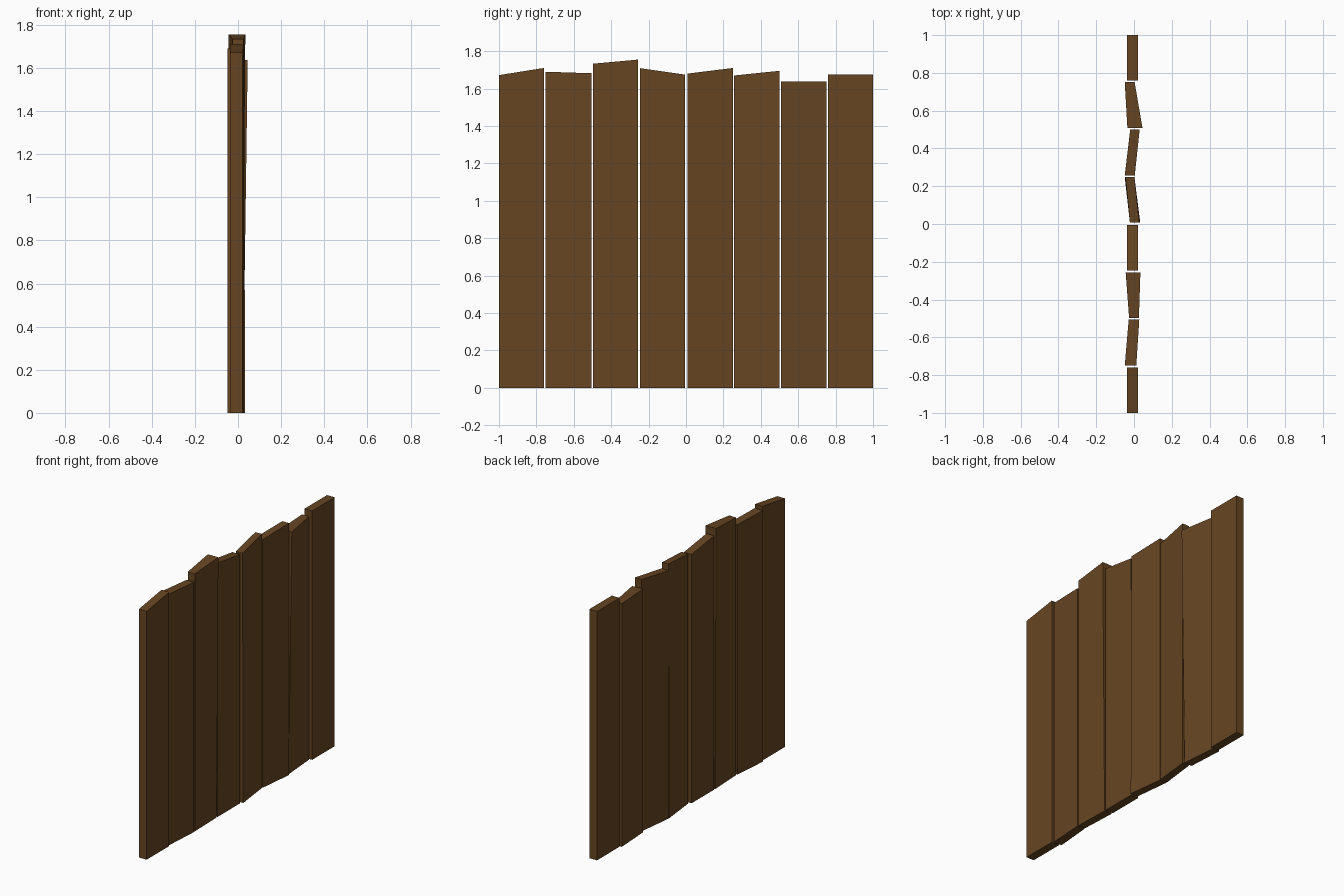
import bpy
import bmesh

wood = bpy.data.materials.new("brown_wood")
wood.diffuse_color = (0.135, 0.060, 0.016, 1.0)

# Each plank: y range, top height at both ends,
# then (min x, max x) of the front end and of the back end
PLANKS = [
    (-1.000, -0.760, 1.672, 1.710, (-0.037, 0.020), (-0.037, 0.020)),
    (-0.750, -0.506, 1.690, 1.682, (-0.049, 0.012), (-0.028, 0.028)),
    (-0.497, -0.257, 1.733, 1.755, (-0.026, 0.026), (-0.044, 0.034)),
    (-0.246, -0.006, 1.709, 1.675, (-0.037, 0.020), (-0.037, 0.020)),
    (0.008, 0.250, 1.680, 1.710, (-0.022, 0.028), (-0.045, 0.002)),
    (0.257, 0.500, 1.670, 1.695, (-0.049, 0.004), (-0.020, 0.030)),
    (0.508, 0.752, 1.637, 1.637, (-0.035, 0.045), (-0.049, 0.003)),
    (0.760, 1.000, 1.675, 1.675, (-0.037, 0.020), (-0.037, 0.020)),
]
# Warped planks whose foot differs from their top
FOOT = {
    2: ((-0.026, 0.026), (-0.037, 0.020)),
    4: ((-0.022, 0.033), (-0.049, 0.002)),
    6: ((-0.035, 0.022), (-0.049, 0.003)),
}


def plank(name, y0, y1, z0, z1, top, foot):
    bm = bmesh.new()
    bmesh.ops.create_cube(bm, size=2)
    for v in bm.verts:
        back, right, up = v.co.y > 0, v.co.x > 0, v.co.z > 0
        ends = top if up else foot
        v.co = (ends[back][right], y1 if back else y0,
                (z1 if back else z0) if up else 0.0)
    me = bpy.data.meshes.new(name)
    bm.to_mesh(me)
    bm.free()
    me.materials.append(wood)
    bpy.context.collection.objects.link(bpy.data.objects.new(name, me))


# Row of uneven fence planks
for i, (y0, y1, z0, z1, a, b) in enumerate(PLANKS):
    plank(f"fence_plank_{i + 1}", y0, y1, z0, z1, (a, b), FOOT.get(i, (a, b)))
